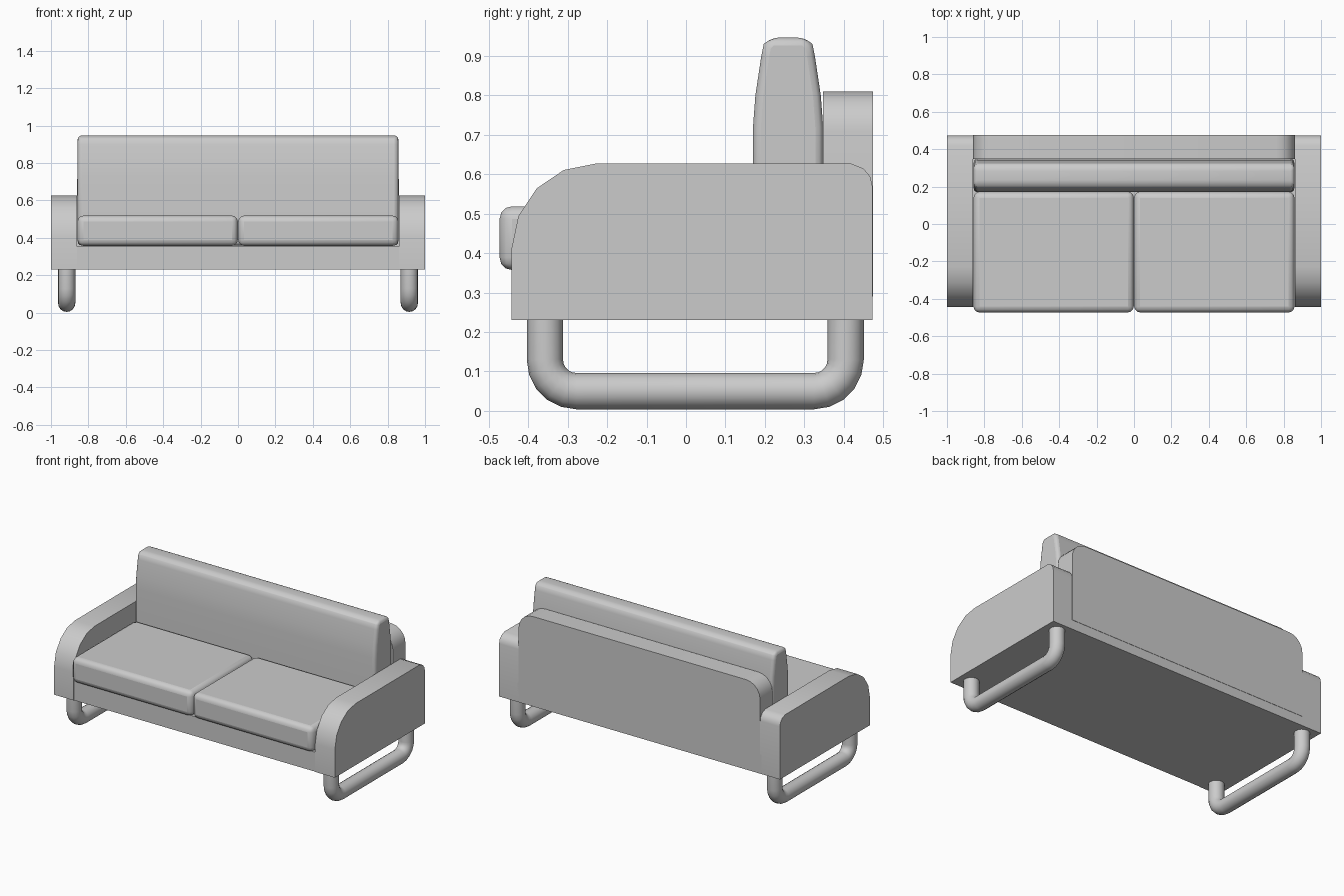
import bpy, bmesh, math
from mathutils import Vector

cube = bpy.data.objects.get("Cube")
if cube:
    bpy.data.objects.remove(cube, do_unlink=True)

grey = bpy.data.materials.new("grey_upholstery")
grey.use_nodes = True
COLOR = (0.6, 0.6, 0.6, 1)
grey.diffuse_color = COLOR
grey.node_tree.nodes["Principled BSDF"].inputs["Base Color"].default_value = COLOR


def finish(ob, angle=40):
    ob.data.materials.append(grey)
    bpy.ops.object.select_all(action='DESELECT')
    ob.select_set(True)
    bpy.context.view_layer.objects.active = ob
    bpy.ops.object.shade_smooth_by_angle(angle=math.radians(angle))
    return ob


def make_object(name, bm):
    bmesh.ops.recalc_face_normals(bm, faces=bm.faces)
    me = bpy.data.meshes.new(name)
    bm.to_mesh(me)
    bm.free()
    ob = bpy.data.objects.new(name, me)
    bpy.context.collection.objects.link(ob)
    return ob


def extrude(name, points, direction):
    """Closed outline pushed along a direction."""
    bm = bmesh.new()
    face = bm.faces.new([bm.verts.new(p) for p in points])
    out = bmesh.ops.extrude_face_region(bm, geom=[face])
    verts = [v for v in out["geom"] if isinstance(v, bmesh.types.BMVert)]
    bmesh.ops.translate(bm, vec=direction, verts=verts)
    return make_object(name, bm)


def box(name, x, y, z):
    pts = [(x[0], y[0], z[0]), (x[1], y[0], z[0]), (x[1], y[1], z[0]), (x[0], y[1], z[0])]
    return extrude(name, pts, (0, 0, z[1] - z[0]))


def bevel(ob, width, segments=3):
    m = ob.modifiers.new("rounded_edges", 'BEVEL')
    m.width, m.segments = width, segments
    m.limit_method = 'ANGLE'
    m.angle_limit = math.radians(40)


def arc(cx, cy, r, start, end, steps):
    angles = [math.radians(start + (end - start) * i / steps) for i in range(steps + 1)]
    return [(cx + r * math.cos(a), cy + r * math.sin(a)) for a in angles]


# Seat base between the arms
finish(box("seat_base", (-0.87, 0.87), (-0.44, 0.473), (0.23, 0.355)))

# Back panel with rounded upper corners
outline = [(-0.86, 0.29), (0.86, 0.29)]
outline += arc(0.76, 0.71, 0.1, 0, 90, 5) + arc(-0.76, 0.71, 0.1, 90, 180, 5)
finish(extrude("back_panel", [(x, 0.348, z) for x, z in outline], (0, 0.127, 0)))

# Back cushion, tapering upward
half = [(0.17, 0.36), (0.17, 0.72), (0.176, 0.8), (0.191, 0.9), (0.197, 0.93), (0.215, 0.947)]
profile = half + [(0.518 - y, z) for y, z in reversed(half)]
cushion = extrude("back_cushion", [(-0.857, y, z) for y, z in profile], (1.714, 0, 0))
bevel(cushion, 0.02)
finish(cushion, 60)

# Arms, legs and seat cushions on both sides
arm = [(-0.443, 0.23), (-0.443, 0.41), (-0.425, 0.495), (-0.378, 0.565), (-0.31, 0.611),
       (-0.23, 0.627), (0.42, 0.627), (0.45, 0.615), (0.467, 0.595), (0.473, 0.57), (0.473, 0.23)]
leg = [(-0.358, 0.24)] + arc(-0.278, 0.13, 0.08, 180, 270, 5)
leg += arc(0.325, 0.13, 0.08, 270, 360, 5) + [(0.405, 0.24)]

for side, s in (("left", 1), ("right", -1)):
    finish(extrude(side + "_arm", [(s * 0.86, y, z) for y, z in arm], (s * 0.14, 0, 0)))

    seat = box(side + "_seat_cushion", sorted((s * 0.001, s * 0.858)), (-0.473, 0.172), (0.357, 0.519))
    bevel(seat, 0.032)
    finish(seat, 60)

    # Bent tube: a ring of vertices at each point of the path
    bm = bmesh.new()
    path = [Vector((s * 0.916, y, z)) for y, z in leg]
    rings = []
    for i, p in enumerate(path):
        t = (path[min(i + 1, len(path) - 1)] - path[max(i - 1, 0)]).normalized()
        n = Vector((1, 0, 0)).cross(t)
        rings.append([bm.verts.new(p + 0.046 * (math.cos(a) * Vector((1, 0, 0)) + math.sin(a) * n))
                      for a in (math.tau * k / 16 for k in range(16))])
    for a, b in zip(rings, rings[1:]):
        for k in range(16):
            bm.faces.new((a[k], a[k - 1], b[k - 1], b[k]))
    bm.faces.new(rings[0])
    bm.faces.new(rings[-1])
    finish(make_object(side + "_sled_leg", bm))
